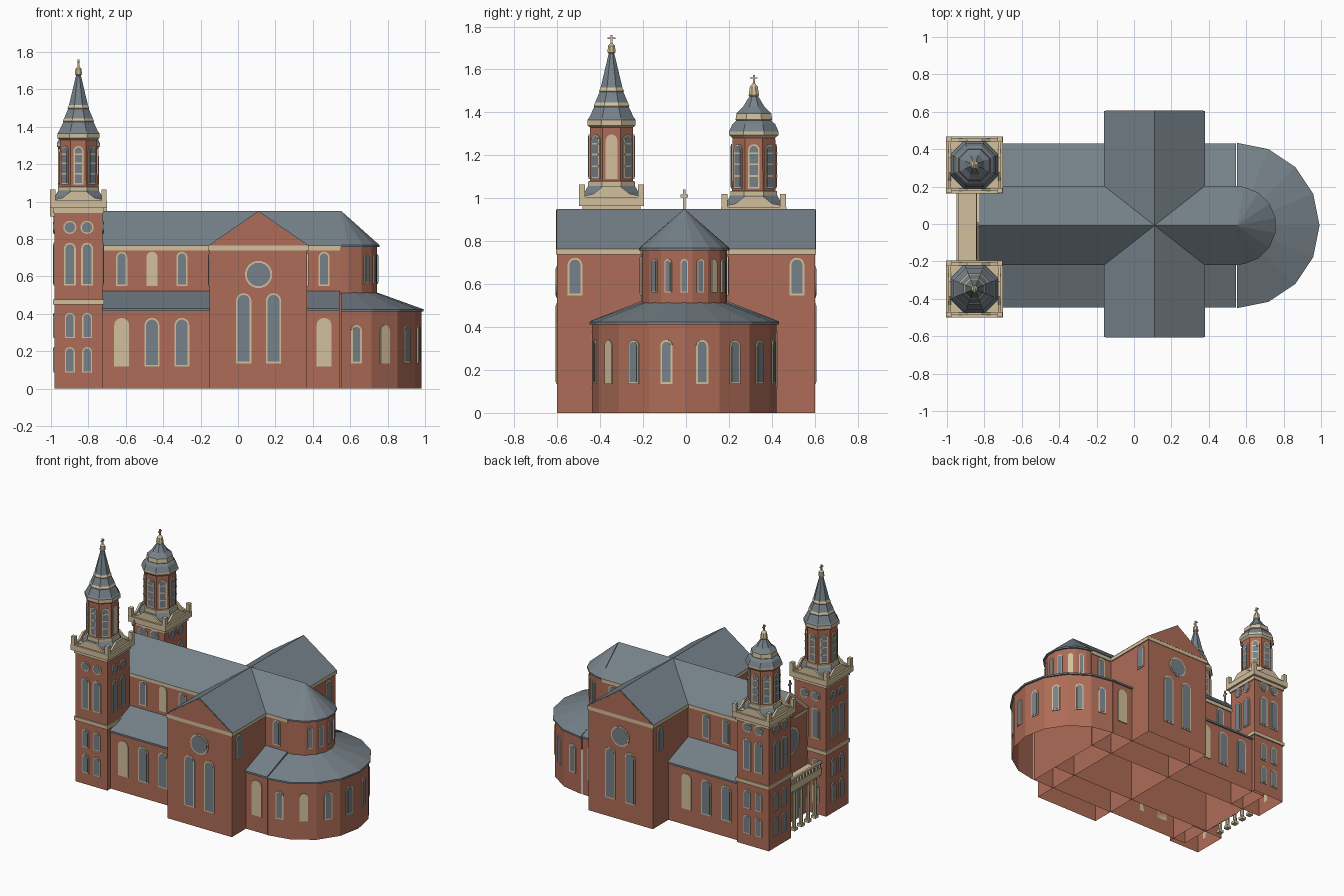
import bpy, bmesh
from math import pi, sin, cos, radians
from mathutils import Matrix, Vector

if "Cube" in bpy.data.objects:
    bpy.data.objects.remove(bpy.data.objects["Cube"])

BRICK, CREAM, SLATE = range(3)
YC = -0.008          # centre line of nave and apse
AX = 0.55            # centre of apse


def material(name, rgb):
    m = bpy.data.materials.new(name)
    m.use_nodes = True
    m.diffuse_color = (*rgb, 1)
    m.node_tree.nodes["Principled BSDF"].inputs["Base Color"].default_value = (*rgb, 1)
    return m


MATS = [material("brick red", (0.42, 0.15, 0.095)),
        material("cream stone", (0.65, 0.53, 0.34)),
        material("slate grey", (0.18, 0.22, 0.25))]


def finish(bm, name):
    me = bpy.data.meshes.new(name)
    bm.to_mesh(me)
    bm.free()
    for m in MATS:
        me.materials.append(m)
    bpy.context.collection.objects.link(bpy.data.objects.new(name, me))


def facing(x, y, a, z=0):
    """Frame on a wall: u sideways, v up, n outward at angle a."""
    c, s = cos(radians(a)), sin(radians(a))
    return Matrix(((-s, 0, c, x), (c, 0, s, y), (0, 1, 0, z), (0, 0, 0, 1)))


def prism(bm, pts, M, depth, mat, back=True):
    lo = [bm.verts.new(M @ Vector((u, v, 0))) for u, v in pts]
    hi = [bm.verts.new(M @ Vector((u, v, depth))) for u, v in pts]
    n = len(pts)
    faces = [bm.faces.new(hi)]
    faces += [bm.faces.new((lo[i], lo[(i + 1) % n], hi[(i + 1) % n], hi[i])) for i in range(n)]
    if back:
        faces.append(bm.faces.new(lo[::-1]))
    for f in faces:
        f.material_index = mat


def rect(x0, x1, y0, y1):
    return [(x0, y0), (x1, y0), (x1, y1), (x0, y1)]


def box(bm, x0, x1, y0, y1, z0, z1, mat, back=True):
    prism(bm, rect(x0, x1, y0, y1), Matrix.Translation((0, 0, z0)), z1 - z0, mat, back)


def square(bm, cx, cy, h, z0, z1, mat, back=True):
    box(bm, cx - h, cx + h, cy - h, cy + h, z0, z1, mat, back)


def arc(r, z, a0, a1, n):
    return [(r * cos(radians(a0 + (a1 - a0) * i / n)), z + r * sin(radians(a0 + (a1 - a0) * i / n)))
            for i in range(n + 1)]


def arch(w, z0, z1):
    return [(-w / 2, z0), (w / 2, z0)] + arc(w / 2, z1 - w / 2, 0, 180, 8)


def window(bm, x, y, a, z0, z1, w, blind=False, f=0.009):
    M = facing(x, y, a)
    prism(bm, arch(w, z0, z1), M, 0.006, CREAM)
    if not blind:
        prism(bm, arch(w - 2 * f, z0 + f, z1 - f), M, 0.008, SLATE)


def rose(bm, x, y, a, z, r, f=0.01):
    for rad, d, m in ((r, 0.006, CREAM), (r - f, 0.008, SLATE)):
        prism(bm, arc(rad, z, 0, 360, 24)[:-1], facing(x, y, a), d, m)


def lathe(bm, cx, cy, angles, prof, closed=True):
    """Stack of rings (radius, height, colour of the band above)."""
    rings = [[bm.verts.new((cx + r * cos(radians(a)), cy + r * sin(radians(a)), z)) for a in angles]
             for r, z, _ in prof]
    n = len(angles)
    for k in range(len(prof) - 1):
        for i in range(n if closed else n - 1):
            j = (i + 1) % n
            bm.faces.new((rings[k][i], rings[k][j], rings[k + 1][j], rings[k + 1][i])).material_index = prof[k][2]


def cross(bm, x, y, z, h):
    box(bm, x - .005, x + .005, y - .005, y + .005, z, z + h, CREAM)
    box(bm, x - .004, x + .004, y - .018, y + .018, z + h * .6, z + h * .74, CREAM)


# Nave, aisles and transept walls (open underneath)
bm = bmesh.new()
box(bm, -.835, AX, YC - .2, YC + .2, 0, .76, BRICK, False)
finish(bm, "nave_walls")
bm = bmesh.new()
box(bm, -.83, AX - .005, YC - .428, YC + .428, 0, .415, BRICK, False)
finish(bm, "aisle_walls")
bm = bmesh.new()
box(bm, -.152, .37, -.6, .6, 0, .76, BRICK, False)
finish(bm, "transept_walls")

# Cornices
bm = bmesh.new()
box(bm, -.835, AX, YC - .207, YC + .207, .738, .764, CREAM)
box(bm, -.16, .378, -.605, .605, .738, .764, CREAM)
finish(bm, "cornices")

# Roofs
bm = bmesh.new()
prism(bm, [(-.212, .764), (.212, .764), (0, .95)], facing(-.83, YC, 0), AX + .83, SLATE)
finish(bm, "nave_roof")
bm = bmesh.new()
gable = [(-.27, .764), (.27, .764), (0, .95)]
prism(bm, gable, facing(.11, -.603, 90), 1.206, SLATE)
for a, y in ((90, .603), (-90, -.603)):
    prism(bm, [(u * .97, .764 + (v - .764) * .97) for u, v in gable], facing(.11, y, a), .003, BRICK)
finish(bm, "transept_roof")
bm = bmesh.new()
lean = [(.19, .40), (.438, .415), (.438, .428), (.19, .525)]
for pts in (lean, [(-u, v) for u, v in reversed(lean)]):
    prism(bm, pts, facing(-.83, YC, 0), AX + .825, SLATE)
finish(bm, "aisle_roofs")

# Apse: outer ring with its roof, then the raised drum with half cone
outer = [-90 + 22.5 * i for i in range(9)]
bm = bmesh.new()
lathe(bm, AX, YC, outer, [(.43, 0, BRICK), (.43, .412, SLATE), (.442, .412, SLATE),
                          (.442, .424, SLATE), (.19, .515, SLATE)], False)
finish(bm, "apse_ring")
drum = [-90] + [-78.75 + 22.5 * i for i in range(8)] + [90]
bm = bmesh.new()
lathe(bm, AX, YC, drum, [(.197, .4, BRICK), (.197, .757, SLATE), (.21, .757, SLATE),
                         (.21, .768, SLATE), (.001, .95, SLATE)], False)
finish(bm, "apse_drum")

# Windows of the apse, one to a facet
bm = bmesh.new()
for i in range(8):
    a = -78.75 + 22.5 * i
    r = .43 * cos(pi / 16)
    window(bm, AX + r * cos(radians(a)), YC + r * sin(radians(a)), a, .135, .34, .058, i == 1)
for i in range(-2, 4):
    a = 22.5 * i
    r = .197 * cos(pi / 16)
    window(bm, AX + r * cos(radians(a)), YC + r * sin(radians(a)), a, .56, .717, .036, i == 2, .006)
finish(bm, "apse_windows")

# Windows of the aisles, clerestory and transept
bm = bmesh.new()
for s in (-1, 1):
    low_blind = (-.622, .46) if s < 0 else (-.3, .46)
    for x in (-.622, -.46, -.3, .46):
        window(bm, x, YC + s * .428, 90 * s, .118, .378, .08, x in low_blind)
        window(bm, x, YC + s * .2, 90 * s, .548, .732, .06, s < 0 and x == -.46)
    for x in (.03, .19):
        window(bm, x, s * .6, 90 * s, .135, .51, .082)
    rose(bm, .11, s * .6, 90 * s, .61, .073)
    window(bm, .37, s * .517, 0, .547, .723, .07)
    window(bm, -.152, s * .517, 180, .547, .723, .07)
finish(bm, "side_windows")

# West front: gable, rose window, doors and cross
bm = bmesh.new()
for k, d, m in ((1, .012, CREAM), (.84, .016, BRICK)):
    prism(bm, [(-.215 * k, .765), (.215 * k, .765), (0, .765 + .19 * k)], facing(-.83, YC, 180), d, m)
rose(bm, -.835, YC, 180, .59, .105, .016)
for y in (-.1, 0, .1):
    window(bm, -.835, YC + y, 180, 0, .27, .075)
cross(bm, -.835, YC, .95, .09)
finish(bm, "west_front")

# Porch: columns carrying a beam with a small balustrade
bm = bmesh.new()
box(bm, -.945, -.835, -.215, .19, .3, .35, CREAM)
box(bm, -.95, -.935, -.215, .19, .385, .4, CREAM)
for i in range(12):
    square(bm, -.942, -.2 + i * .034, .005, .35, .385, CREAM)
ring8 = [22.5 + 45 * i for i in range(8)]
for i in range(5):
    y = YC - .16 + i * .08
    lathe(bm, -.925, y, ring8, [(.015, 0, CREAM), (.012, .27, CREAM), (.02, .3, CREAM)])
    square(bm, -.925, y, .018, 0, .02, CREAM)
finish(bm, "porch")

# Spire outlines above the belfry: (radius, height, colour)
tall = [(.108, 1.33, CREAM), (.122, 1.34, CREAM), (.122, 1.365, SLATE), (.113, 1.375, SLATE),
        (.087, 1.425, CREAM), (.09, 1.43, CREAM), (.083, 1.445, SLATE), (.06, 1.495, CREAM),
        (.063, 1.5, CREAM), (.055, 1.515, SLATE), (.014, 1.675, CREAM), (.02, 1.68, CREAM),
        (.018, 1.71, CREAM), (.002, 1.725, CREAM)]
short = [(.108, 1.28, CREAM), (.125, 1.295, CREAM), (.125, 1.31, SLATE), (.108, 1.345, SLATE),
         (.088, 1.362, CREAM), (.092, 1.366, CREAM), (.088, 1.395, SLATE), (.055, 1.425, SLATE),
         (.022, 1.475, CREAM), (.026, 1.48, CREAM), (.02, 1.52, CREAM), (.002, 1.54, CREAM)]


def tower(side, cy, dz, spire):
    cx, h = -.853, .128
    bm = bmesh.new()
    square(bm, cx, cy, h, 0, .95 + dz, BRICK, False)
    square(bm, cx, cy, h + .009, .45, .476, CREAM)
    square(bm, cx, cy, h + .008, .94 + dz, .965 + dz, CREAM)
    square(bm, cx, cy, h + .024, .965 + dz, 1.005 + dz, CREAM)
    # Corner posts and curved parapets
    for sx in (-1, 1):
        for sy in (-1, 1):
            square(bm, cx + sx * .137, cy + sy * .137, .014, 1 + dz, 1.065 + dz, CREAM)
    half = [(.125, 0), (.125, .012), (.085, .02), (.06, .04), (.04, .056)]
    swoop = half + [(-u, v) for u, v in reversed(half)]
    for a in (0, 90, 180, 270):
        c, s = cos(radians(a)), sin(radians(a))
        prism(bm, swoop, facing(cx + .125 * c, cy + .125 * s, a, 1 + dz), .015, CREAM)
    finish(bm, side + "_tower")

    bm = bmesh.new()
    for a in (0, 90, 180, 270):
        c, s = cos(radians(a)), sin(radians(a))
        for t in (-.046, .046):
            x, y = cx + h * c - t * s, cy + h * s + t * c
            if a:
                window(bm, x, y, a, .085, .222, .054, f=.007)
                window(bm, x, y, a, .27, .405, .054, f=.007)
            window(bm, x, y, a, .55, .78, .064)
            rose(bm, x, y, a, .862, .035, .007)
    finish(bm, side + "_tower_windows")

    # Belfry: slate skirt, octagonal brick drum and spire
    bm = bmesh.new()
    lathe(bm, cx, cy, ring8, [(.142, 1 + dz, SLATE), (.135, 1.03 + dz, SLATE), (.118, 1.058 + dz, CREAM),
                              (.118, 1.078 + dz, CREAM), (.109, 1.08 + dz, BRICK)] + spire)
    r = .109 * cos(pi / 8)
    for i in range(8):
        a = 45 * i
        x, y = cx + r * cos(radians(a)), cy + r * sin(radians(a))
        blind = side == "right" and i == 0
        window(bm, x, y, a, 1.09 + dz, 1.297 + dz, .054, blind, .008)
        if not blind:
            for z in (1.145, 1.2, 1.25):
                prism(bm, rect(-.02, .02, z + dz, z + .008 + dz), facing(x, y, a), .009, CREAM)
    cross(bm, cx, cy, spire[-1][1] - .01, .045)
    finish(bm, side + "_belfry")


tower("right", -.347, 0, tall)
tower("left", .316, -.045, short)
